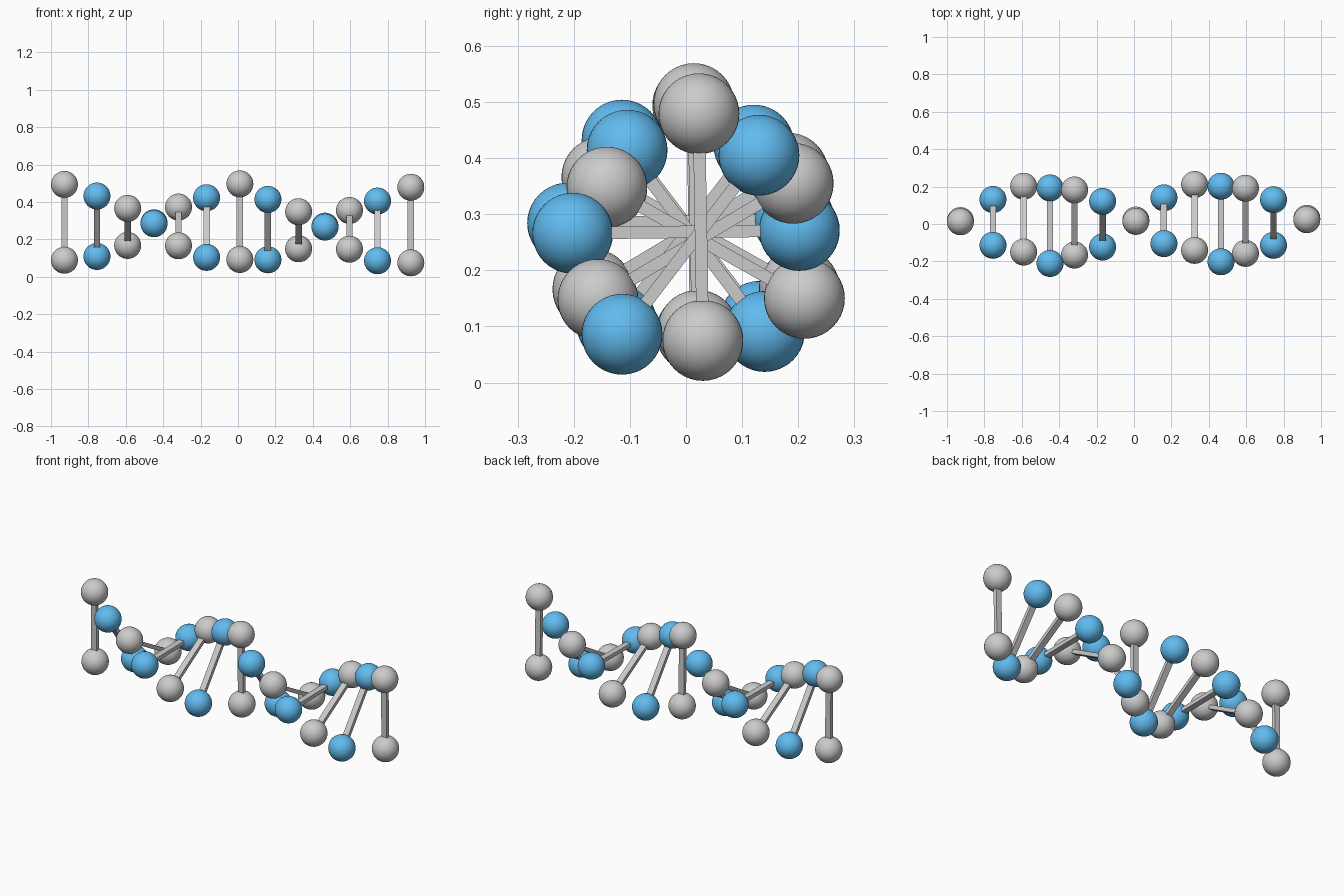
import bpy
from mathutils import Vector, Matrix

if "Cube" in bpy.data.objects:
    bpy.data.objects.remove(bpy.data.objects["Cube"])

BALL_R = 0.072
BAR_X, BAR_T = 0.034, 0.022
SHIFT = Vector((0.914, 0.009, -0.018))   # offset from first turn to second

blue = bpy.data.materials.new("blue")
blue.diffuse_color = (0.12, 0.50, 0.87, 1)
blue.use_nodes = True
blue.node_tree.nodes["Principled BSDF"].inputs["Base Color"].default_value = blue.diffuse_color


def ball(name, pos, coloured):
    bpy.ops.mesh.primitive_uv_sphere_add(segments=40, ring_count=20, radius=BALL_R, location=pos)
    ob = bpy.context.object
    ob.name = name
    bpy.ops.object.shade_smooth()
    if coloured:
        ob.data.materials.append(blue)


def rung(i, a, b):
    # two balls joined by a flat rectangular bar, colours alternate
    ball(f"strand_a_ball_{i}", a, i % 2)
    ball(f"strand_b_ball_{i}", b, i % 2)
    d = b - a
    z = d.normalized()
    x = (Vector((1, 0, 0)) - z * z.x).normalized()
    y = z.cross(x)
    bpy.ops.mesh.primitive_cube_add(size=1)
    ob = bpy.context.object
    ob.name = f"rung_bar_{i}"
    rot = Matrix((x, y, z)).transposed().to_4x4()
    ob.matrix_world = (Matrix.Translation((a + b) / 2) @ rot
                       @ Matrix.Diagonal((BAR_X, BAR_T, d.length, 1)))


# one half twist of the helix: x, (y, z) of each end
turn = [
    (-0.754, (-0.114, 0.432), (0.131, 0.109)),
    (-0.590, (-0.150, 0.366), (0.202, 0.168)),
    (-0.449, (-0.211, 0.284), (0.193, 0.289)),
    (-0.318, (-0.166, 0.166), (0.182, 0.373)),
    (-0.168, (-0.123, 0.104), (0.121, 0.423)),
    (0.010, (0.021, 0.093), (0.014, 0.497)),
]

# starting rung
rung(0, Vector((-0.928, 0.012, 0.494)), Vector((-0.928, 0.018, 0.089)))

# two repeats of the half twist
for k in range(2):
    for j, (x, a, b) in enumerate(turn):
        rung(1 + k * 6 + j, Vector((x, *a)) + SHIFT * k, Vector((x, *b)) + SHIFT * k)
